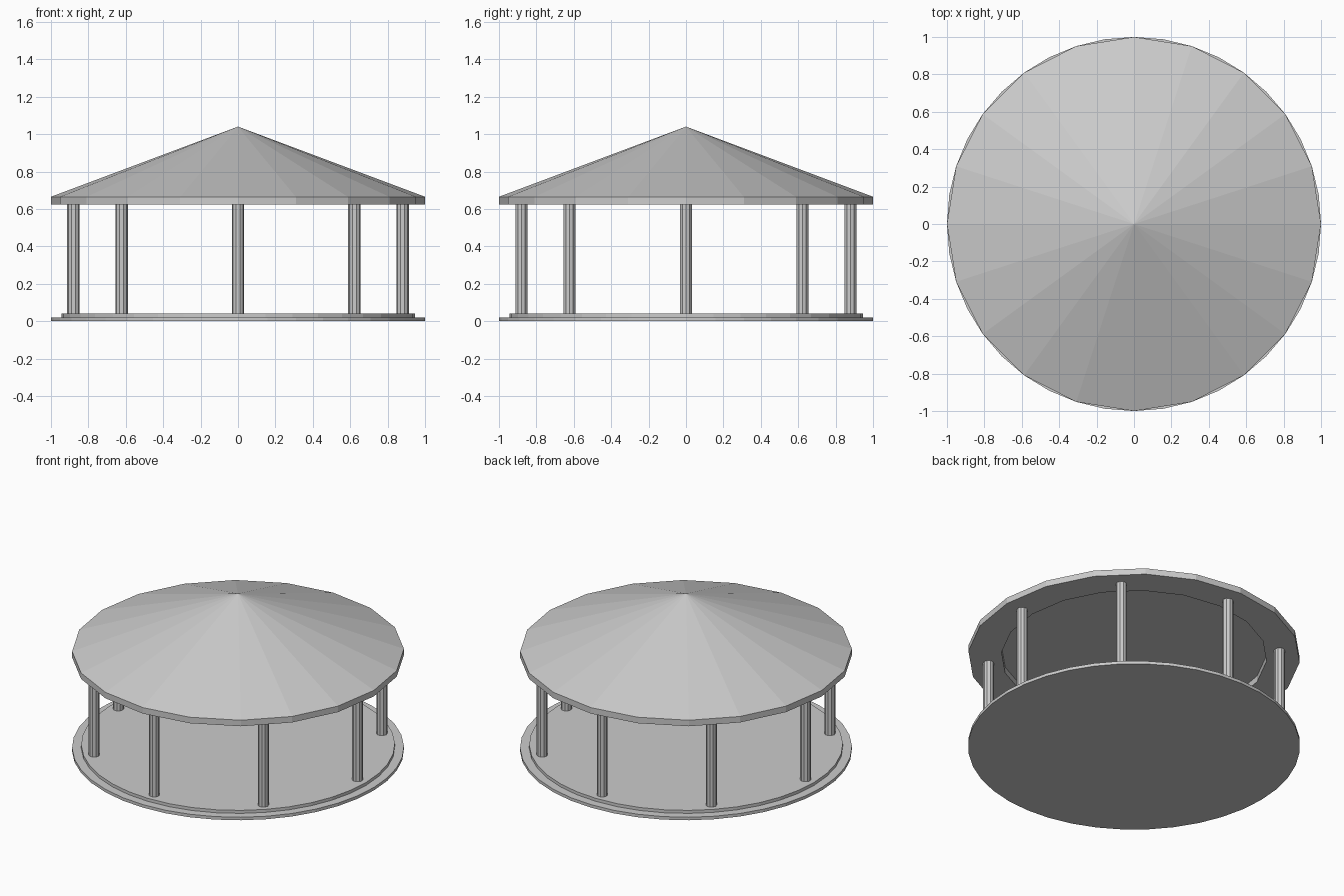
import bpy, bmesh
from math import cos, sin, pi

if "Cube" in bpy.data.objects:
    bpy.data.objects.remove(bpy.data.objects["Cube"])


def lathe(name, profile, sides, loc=(0, 0, 0), closed=False):
    """Spin an (r, z) profile around z; r = 0 points become single poles."""
    bm = bmesh.new()
    rings = []
    for r, z in profile:
        if r == 0:
            rings.append([bm.verts.new((0, 0, z))] * sides)
        else:
            rings.append([bm.verts.new((r * cos(2 * pi * i / sides),
                                        r * sin(2 * pi * i / sides), z))
                          for i in range(sides)])
    pairs = list(zip(rings, rings[1:]))
    if closed:
        pairs.append((rings[-1], rings[0]))
    for a, b in pairs:
        for i in range(sides):
            j = (i + 1) % sides
            quad = list(dict.fromkeys([a[i], a[j], b[j], b[i]]))
            bm.faces.new(quad)
    bmesh.ops.recalc_face_normals(bm, faces=bm.faces)
    mesh = bpy.data.meshes.new(name)
    bm.to_mesh(mesh)
    bm.free()
    obj = bpy.data.objects.new(name, mesh)
    obj.location = loc
    bpy.context.collection.objects.link(obj)
    return obj


# Stepped floor
lathe("stepped_floor", [(0, 0), (1, 0), (1, 0.02), (0.945, 0.02),
                        (0.945, 0.04), (0, 0.04)], 40)

# Conical roof with an eave band and a recessed ceiling
lathe("roof", [(0, 0.665), (0.8, 0.665), (0.8, 0.625), (1, 0.625),
               (1, 0.665), (0, 1.04)], 20)

# Eight columns in a ring
for k in range(8):
    a = k * pi / 4
    column = lathe(f"column_{k + 1}", [(0, 0.03), (0.033, 0.03),
                                       (0.033, 0.63), (0, 0.63)],
                   10, (0.88 * cos(a), 0.88 * sin(a), 0))
